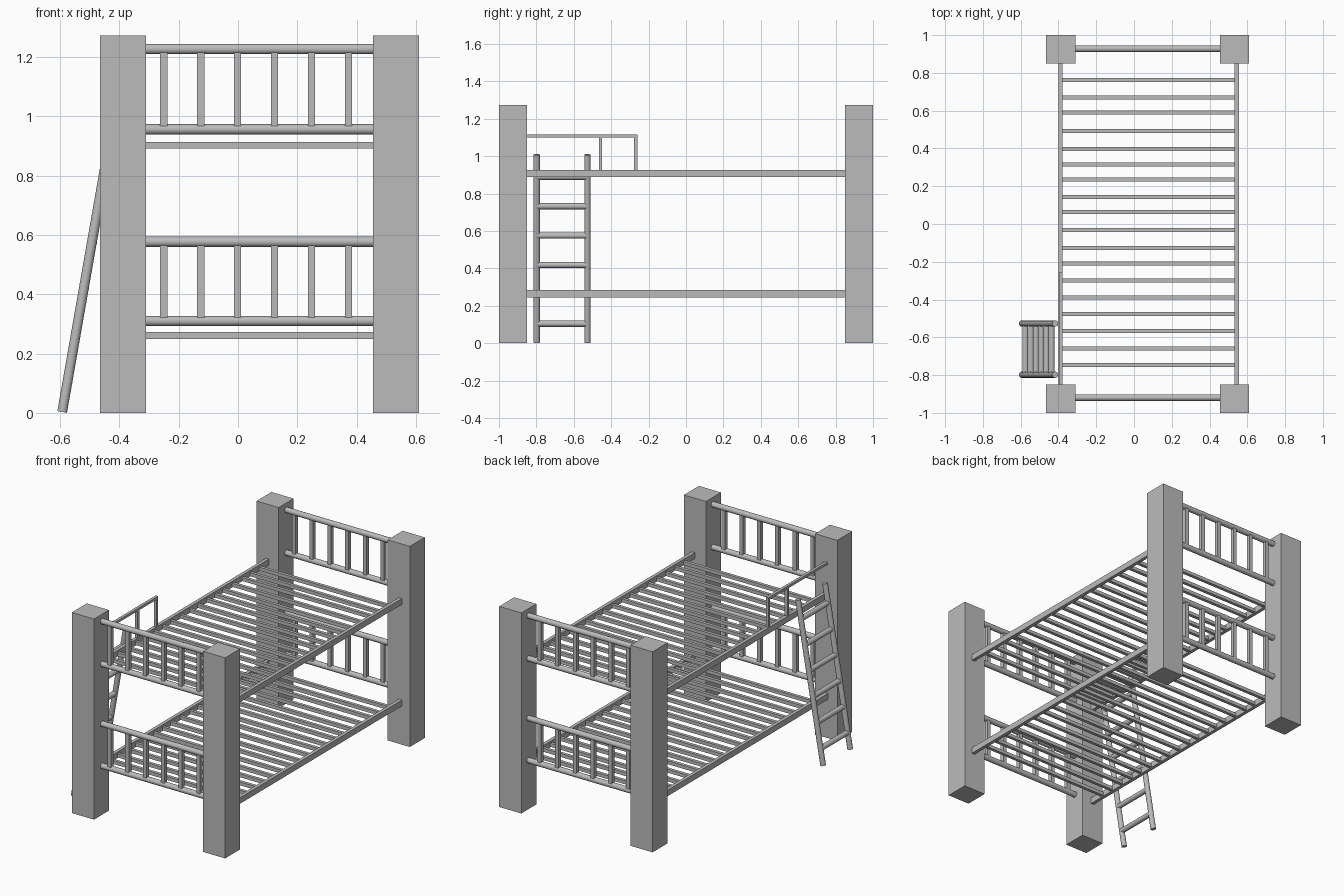
import bpy
from mathutils import Vector

cube = bpy.data.objects.get("Cube")
if cube:
    bpy.data.objects.remove(cube, do_unlink=True)

# Single plain grey finish
GREY = (0.5, 0.5, 0.5, 1)
mat = bpy.data.materials.new("grey_paint")
mat.use_nodes = True
mat.diffuse_color = GREY
mat.node_tree.nodes["Principled BSDF"].inputs["Base Color"].default_value = GREY


def box(name, lo, hi):
    lo, hi = Vector(lo), Vector(hi)
    bpy.ops.mesh.primitive_cube_add(size=1, location=(lo + hi) / 2)
    ob = bpy.context.object
    ob.name = name
    ob.scale = hi - lo
    bpy.ops.object.transform_apply(location=False, rotation=False, scale=True)
    ob.data.materials.append(mat)
    return ob


def rod(name, a, b, radius, sides=20):
    a, b = Vector(a), Vector(b)
    bpy.ops.mesh.primitive_cylinder_add(vertices=sides, radius=radius,
                                        depth=(b - a).length, location=(a + b) / 2)
    ob = bpy.context.object
    ob.name = name
    ob.rotation_euler = (b - a).to_track_quat("Z", "Y").to_euler()
    ob.data.materials.append(mat)
    bpy.ops.object.shade_smooth_by_angle()
    return ob


# Four corner posts
for side, x0, x1 in (("right", -0.466, -0.31), ("left", 0.455, 0.61)):
    for end, y0, y1 in (("front", -1, -0.85), ("back", 0.85, 1)):
        box(f"{end}_{side}_post", (x0, y0, 0), (x1, y1, 1.272))

# Head and foot panels: round rails with upright spindles
for end, y in (("front", -0.919), ("back", 0.928)):
    for bunk, low, high in (("lower", 0.31, 0.577), ("upper", 0.956, 1.227)):
        for part, z in (("bottom", low), ("top", high)):
            rod(f"{end}_{bunk}_{part}_rail", (-0.33, y, z), (0.475, y, z), 0.0175)
        for i in range(6):
            x = -0.251 + i * 0.1247
            box(f"{end}_{bunk}_spindle", (x - 0.0125, y - 0.0125, low),
                (x + 0.0125, y + 0.0125, high))

# Bed frames: side rails and crosswise slats
SLATS = (0.762, 0.669, 0.59, 0.492, 0.397, 0.315, 0.235, 0.143, 0.063,
         -0.032, -0.127, -0.209, -0.299, -0.389, -0.476, -0.566, -0.659, -0.746)
for bunk, z, slat_z in (("lower", 0.264, 0.261), ("upper", 0.908, 0.903)):
    for side, x in (("right", -0.389), ("left", 0.544)):
        box(f"{bunk}_{side}_side_rail", (x - 0.011, -0.86, z - 0.019),
            (x + 0.011, 0.86, z + 0.019))
    for y in SLATS:
        box(f"{bunk}_slat", (-0.385, y - 0.01, slat_z - 0.011),
            (0.54, y + 0.01, slat_z + 0.011))

# Guard rail beside the ladder
box("guard_rail", (-0.397, -0.86, 1.099), (-0.379, -0.258, 1.115))
for y in (-0.457, -0.268):
    box("guard_upright", (-0.397, y - 0.009, 0.915), (-0.379, y + 0.009, 1.107))

# Leaning ladder
foot, top = Vector((-0.593, 0, 0.003)), Vector((-0.417, 0, 1.008))
for y in (-0.798, -0.527):
    shift = Vector((0, y, 0))
    rod("ladder_stile", foot + shift, top + shift, 0.0165)
for i in range(6):
    z = 0.104 + i * 0.157
    x = foot.lerp(top, z).x
    rod("ladder_rung", (x, -0.798, z), (x, -0.527, z), 0.0165)
